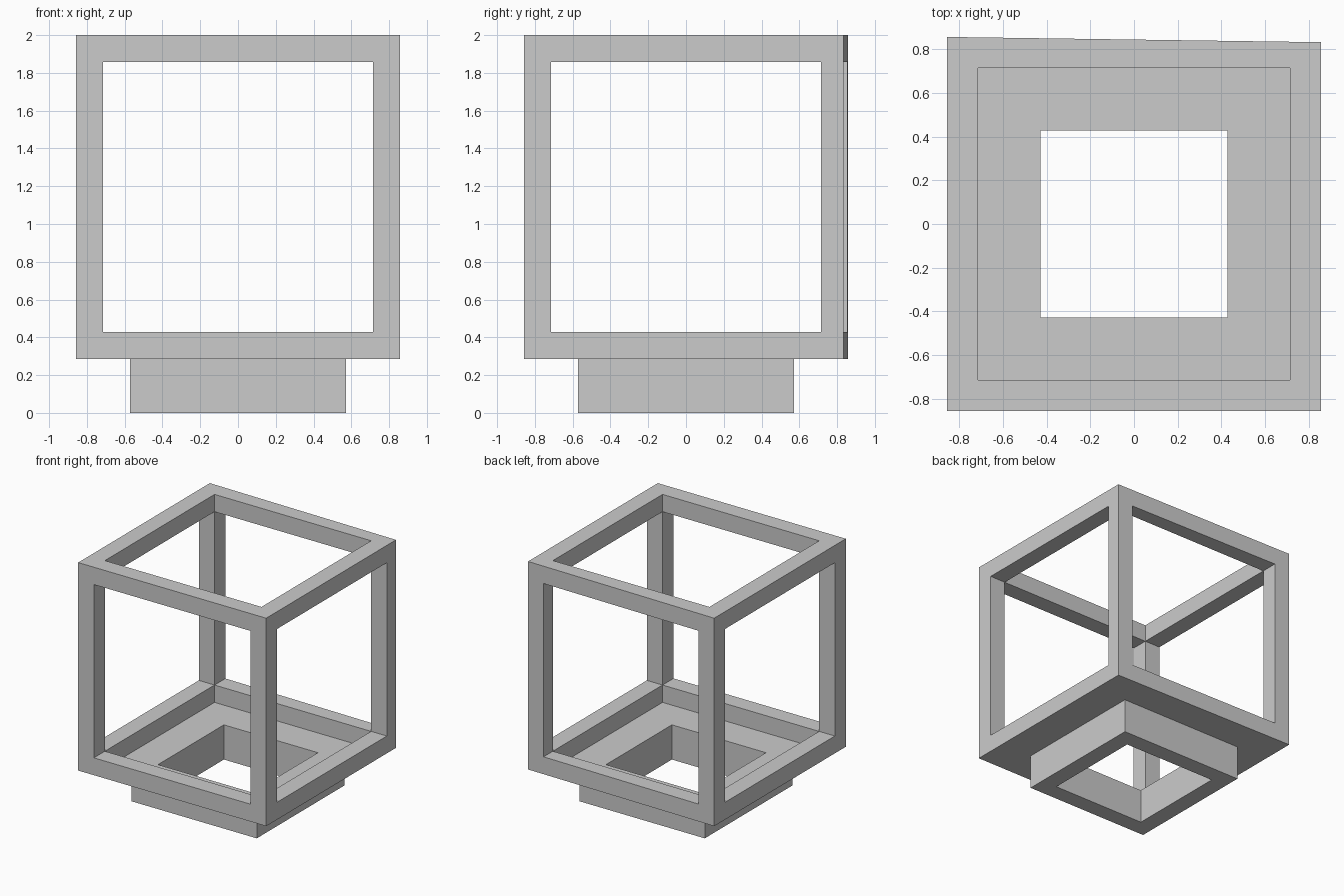
import bpy, bmesh

if "Cube" in bpy.data.objects:
    bpy.data.objects.remove(bpy.data.objects["Cube"])

OUT, IN = 0.857, 0.714            # cage half sizes
RING_OUT, RING_IN = 0.571, 0.429  # base half sizes
Z0, Z1, Z2, TOP = 0.286, 0.429, 1.857, 2.0
BACK_RIGHT_Y = 0.833              # back side tapers slightly toward +x


def finish(name, bm):
    bmesh.ops.remove_doubles(bm, verts=bm.verts, dist=1e-5)
    bmesh.ops.recalc_face_normals(bm, faces=bm.faces)
    mesh = bpy.data.meshes.new(name)
    bm.to_mesh(mesh)
    bm.free()
    obj = bpy.data.objects.new(name, mesh)
    bpy.context.collection.objects.link(obj)
    return obj


def lattice(name, xs, ys, zs, filled):
    """Solid made of grid cells, keeping only the outer skin."""
    axes = (xs, ys, zs)
    n = [len(a) - 1 for a in axes]
    cells = {(i, j, k) for i in range(n[0]) for j in range(n[1])
             for k in range(n[2]) if filled(i, j, k)}
    bm = bmesh.new()
    for cell in cells:
        for ax in range(3):
            for side in (0, 1):
                near = list(cell)
                near[ax] += 2 * side - 1
                if tuple(near) in cells:
                    continue
                u, v = (ax + 1) % 3, (ax + 2) % 3
                corners = []
                for du, dv in ((0, 0), (1, 0), (1, 1), (0, 1)):
                    p = list(cell)
                    p[ax] += side
                    p[u] += du
                    p[v] += dv
                    corners.append(bm.verts.new([axes[a][p[a]] for a in range(3)]))
                bm.faces.new(corners)
    return finish(name, bm)


# Open cube frame: cells lying on at least two outer sides
span = (-OUT, -IN, IN, OUT)
cage = lattice("cube_frame", span, span, (Z0, Z1, Z2, TOP),
               lambda i, j, k: sum(c != 1 for c in (i, j, k)) >= 2)

# Slight taper of the back side
for v in cage.data.vertices:
    if v.co.y > OUT - 1e-3:
        t = (v.co.x + OUT) / (2 * OUT)
        v.co.y = OUT + t * (BACK_RIGHT_Y - OUT)

# Square hollow base
ring = (-RING_OUT, -RING_IN, RING_IN, RING_OUT)
lattice("base_ring", ring, ring, (0, Z0),
        lambda i, j, k: i != 1 or j != 1)

# Thin floor joining the cage and the base
bm = bmesh.new()
signs = ((-1, -1), (1, -1), (1, 1), (-1, 1))
outer = [bm.verts.new((sx * IN, sy * IN, Z0)) for sx, sy in signs]
inner = [bm.verts.new((sx * RING_OUT, sy * RING_OUT, Z0)) for sx, sy in signs]
for a in range(4):
    b = (a + 1) % 4
    bm.faces.new((outer[a], outer[b], inner[b], inner[a]))
finish("floor_plate", bm)
